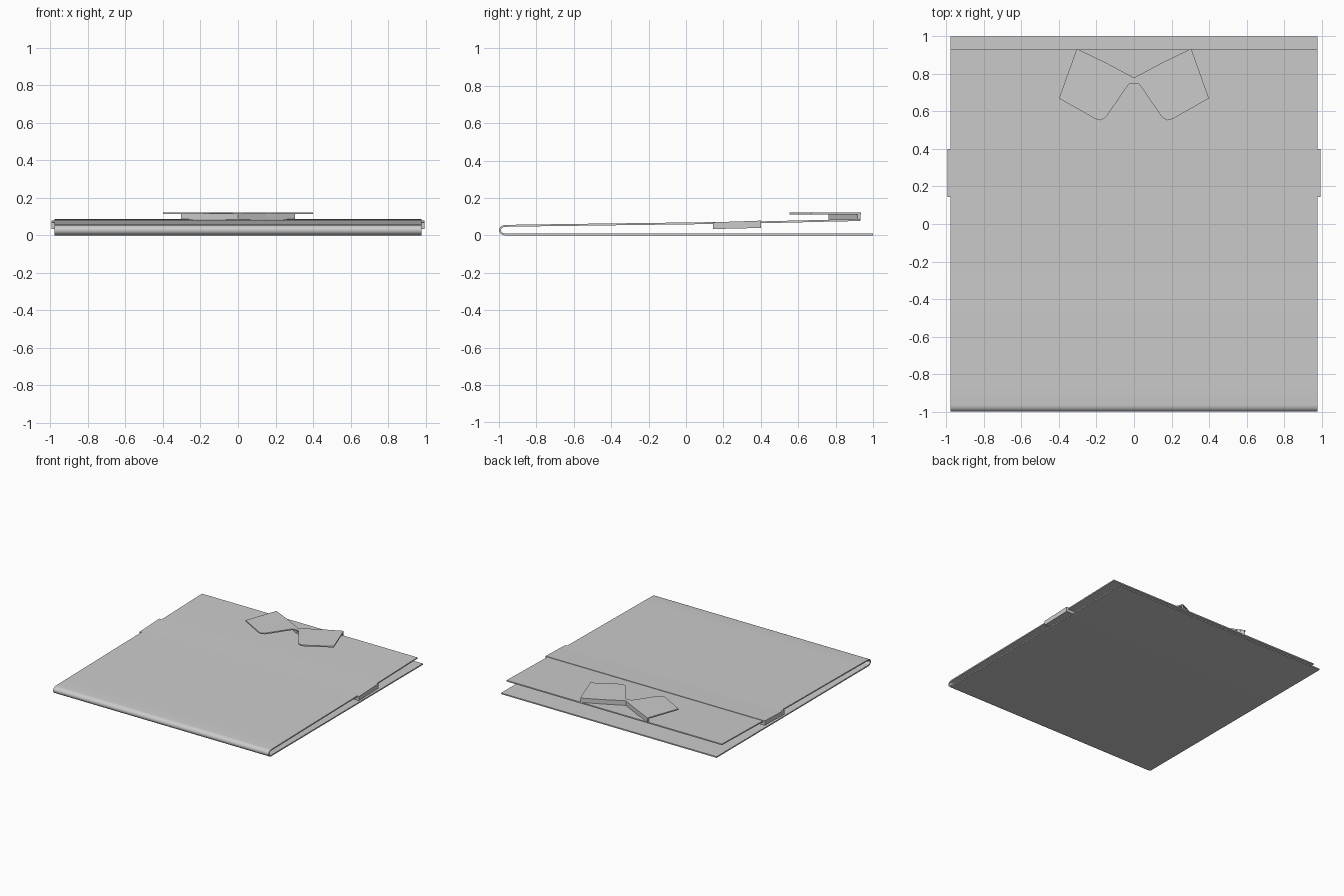
import bpy, bmesh, math

cube = bpy.data.objects.get("Cube")
if cube:
    bpy.data.objects.remove(cube, do_unlink=True)

COLOUR = (0.6, 0.6, 0.6, 1.0)
cloth = bpy.data.materials.new("grey_cloth")
cloth.use_nodes = True
cloth.diffuse_color = COLOUR
shader = next(n for n in cloth.node_tree.nodes if n.type == 'BSDF_PRINCIPLED')
shader.inputs["Base Color"].default_value = COLOUR


def prism(name, outline, place, direction, smooth=False):
    """Extrude a closed outline, placed in space by a function, along a vector."""
    bm = bmesh.new()
    face = bm.faces.new([bm.verts.new(place(a, b)) for a, b in outline])
    result = bmesh.ops.extrude_face_region(bm, geom=[face])
    moved = [g for g in result["geom"] if isinstance(g, bmesh.types.BMVert)]
    bmesh.ops.translate(bm, verts=moved, vec=direction)
    bmesh.ops.recalc_face_normals(bm, faces=bm.faces)
    mesh = bpy.data.meshes.new(name)
    bm.to_mesh(mesh)
    bm.free()
    mesh.materials.append(cloth)
    obj = bpy.data.objects.new(name, mesh)
    bpy.context.collection.objects.link(obj)
    if smooth:
        bpy.ops.object.select_all(action='DESELECT')
        obj.select_set(True)
        bpy.context.view_layer.objects.active = obj
        bpy.ops.object.shade_smooth_by_angle(angle=math.radians(30))
    return obj


def across(half_width):
    """Place a (y, z) profile on the side at -x."""
    return lambda y, z: (-half_width, y, z)


def fold_arc(radius_y, radius_z, steps=10):
    """Half ellipse at the front fold, from bottom to top."""
    angles = [math.pi * i / steps for i in range(steps + 1)]
    return [(-0.965 - radius_y * math.sin(t), 0.028 - radius_z * math.cos(t))
            for t in angles]


# Folded body: one thin sheet, doubled over at the front
THICK = 0.01
upper = [(-0.85, 0.058), (-0.4, 0.064), (0.15, 0.071),
         (0.4, 0.075), (0.78, 0.084), (0.93, 0.087)]
outer = [(1.0, 0.0)] + fold_arc(0.035, 0.028) + upper
inner = [(y, z - THICK) for y, z in reversed(upper)]
inner += list(reversed(fold_arc(0.025, 0.018))) + [(1.0, THICK)]
prism("folded_body", outer + inner, across(0.978), (1.956, 0, 0), smooth=True)

# Sleeve band tucked under the upper sheet, showing at both sides
band = [(0.145, 0.034), (0.4, 0.04), (0.4, 0.079), (0.145, 0.07)]
prism("sleeve_band", band, across(0.995), (1.99, 0, 0))

# Collar: flat plate, right half mirrored to the left
half = [(0, 0.78), (0.15, 0.86), (0.305, 0.935), (0.4, 0.67), (0.205, 0.56),
        (0.18, 0.553), (0.155, 0.565), (0.14, 0.583), (0.03, 0.743), (0.02, 0.748)]
plate = half + [(-x, y) for x, y in reversed(half[1:])]
prism("collar", plate, lambda x, y: (x, y, 0.113), (0, 0, 0.01))

# Collar stand: thin wall under the V-shaped neck edge
neck = [(-0.305, 0.933), (-0.15, 0.858), (0, 0.778), (0.15, 0.858), (0.305, 0.933)]
stand = neck + [(x, y - 0.015) for x, y in reversed(neck)]
prism("collar_stand", stand, lambda x, y: (x, y, 0.08), (0, 0, 0.034))
